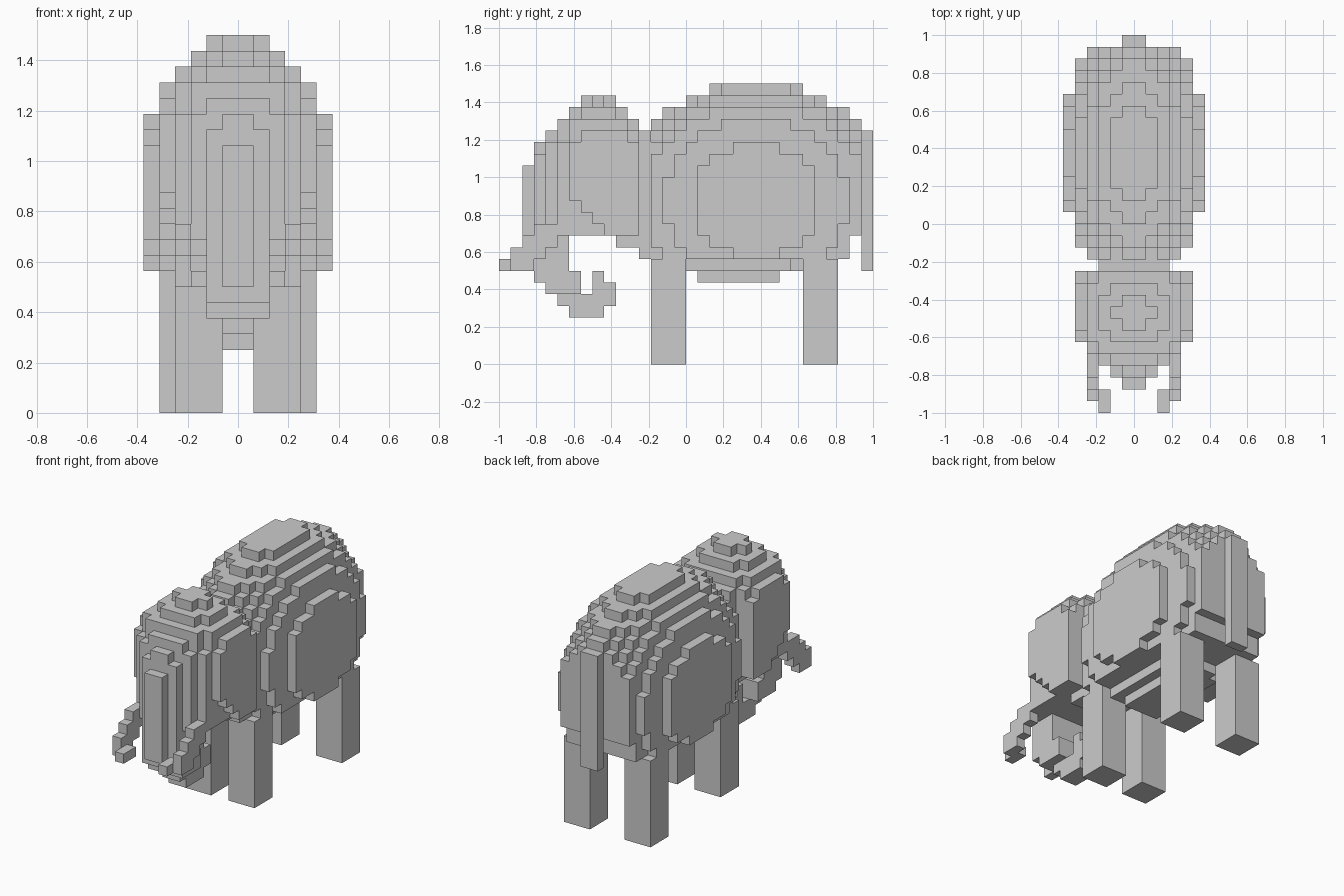
import bpy, bmesh, math
from itertools import product

if "Cube" in bpy.data.objects:
    bpy.data.objects.remove(bpy.data.objects["Cube"])

U = 1 / 16          # cube size
parts = {}          # part name -> set of (x, y, z) cells
taken = set()


def add(name, cells):
    """Add right-hand cells and their mirror image to a part."""
    own = parts.setdefault(name, set())
    for x, y, z in cells:
        for c in ((x, y, z), (-1 - x, y, z)):
            if c not in taken:
                taken.add(c)
                own.add(c)


def box(name, x0, x1, y0, y1, z0, z1):
    add(name, product(range(x0, x1), range(y0, y1), range(z0, z1)))


# rounded trunk of the body: a cubed ellipsoid with trimmed ends and underside
def in_body(x, y, z):
    if y == 14 and z < 11:
        return False
    return (((x + .5) / 6.25) ** 2 + ((y + .5 - 6) / 11.45) ** 2
            + ((z + .5 - 14) / 10.05) ** 2) <= 1


add("body", [c for c in product(range(7), range(-4, 15), range(9, 25)) if in_body(*c)])

# belly steps
box("body", 0, 3, 0, 9, 8, 9)
box("body", 0, 2, 0, 10, 8, 9)
box("body", 0, 2, 1, 8, 7, 8)

# neck
box("neck", 0, 3, -4, -3, 9, 20)
box("neck", 0, 3, -6, -4, 10, 20)

# head: stepped slabs (half width, y0, y1, z0, z1)
for w, y0, y1, z0, z1 in [
        (2, -13, -12, 8, 18), (1, -13, -12, 8, 19),
        (3, -12, -11, 11, 19), (2, -12, -11, 11, 20),
        (4, -11, -4, 11, 19), (4, -10, -4, 19, 20), (3, -11, -4, 19, 21),
        (4, -10, -5, 20, 21), (3, -9, -6, 21, 22), (2, -10, -5, 21, 22),
        (2, -8, -7, 22, 23), (1, -9, -6, 22, 23)]:
    box("head", 0, w, y0, y1, z0, z1)

# ears: flat plates with the lower front corner stepped away
for y0, y1, z0, z1 in [(-9, -5, 19, 20), (-10, -4, 14, 19), (-9, -4, 13, 14),
                       (-8, -4, 12, 13), (-7, -4, 11, 12)]:
    box("ears", 4, 5, y0, y1, z0, z1)

# nose trunk with curled tip
for w, y0, y1, z0, z1 in [
        (1, -14, -10, 8, 17), (2, -13, -10, 8, 11), (2, -13, -9, 7, 8),
        (2, -12, -9, 6, 7), (1, -11, -6, 5, 6), (1, -10, -7, 4, 5),
        (1, -8, -7, 6, 8), (1, -7, -6, 6, 7)]:
    box("nose_trunk", 0, w, y0, y1, z0, z1)

# tusks, curving inwards at the tips
box("tusks", 2, 3, -16, -14, 8, 9)
box("tusks", 3, 4, -15, -13, 8, 10)
box("tusks", 3, 4, -14, -12, 9, 11)
box("tusks", 3, 4, -13, -11, 10, 12)

# legs and tail
box("front_legs", 1, 4, -3, 0, 0, 9)
box("rear_legs", 2, 5, 10, 13, 0, 9)
box("tail", 0, 1, 15, 16, 8, 20)


def build(name, cells):
    """Skin a part with the cube faces that touch empty space."""
    bm = bmesh.new()
    verts = {}

    def vert(p):
        if p not in verts:
            verts[p] = bm.verts.new([c * U for c in p])
        return verts[p]

    for c in sorted(cells):
        for axis, side in product(range(3), (0, 1)):
            n = list(c)
            n[axis] += 2 * side - 1
            if tuple(n) in taken:
                continue
            ring = []
            for a, b in ((0, 0), (1, 0), (1, 1), (0, 1)):
                p = list(c)
                p[axis] += side
                p[(axis + 1) % 3] += a
                p[(axis + 2) % 3] += b
                ring.append(vert(tuple(p)))
            bm.faces.new(ring if side else ring[::-1])
    bmesh.ops.dissolve_limit(bm, angle_limit=math.radians(1),
                             verts=bm.verts[:], edges=bm.edges[:])
    mesh = bpy.data.meshes.new(name)
    bm.to_mesh(mesh)
    bm.free()
    bpy.context.collection.objects.link(bpy.data.objects.new(name, mesh))


for part, cells in parts.items():
    if cells:
        build(part, cells)
